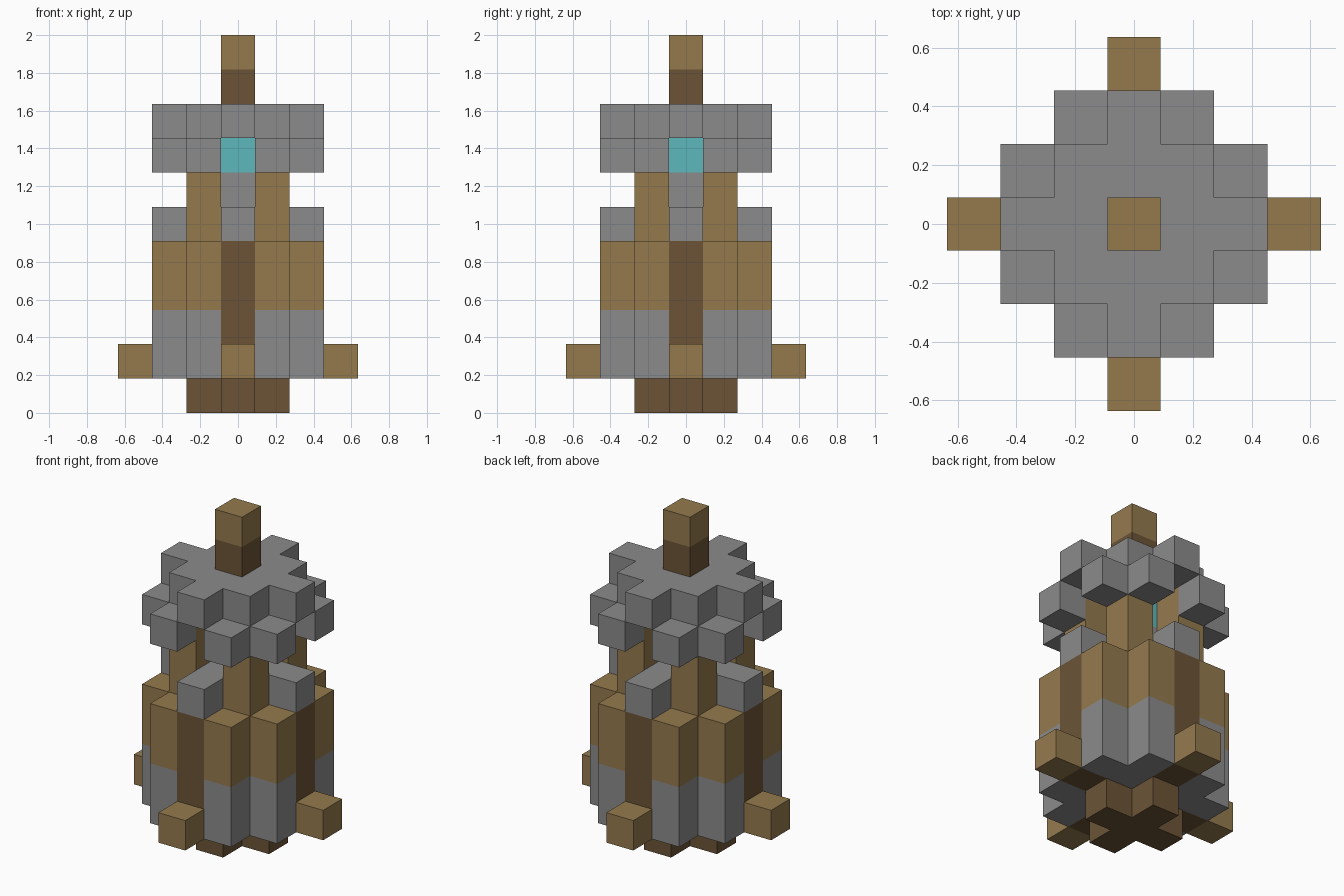
import bpy
import bmesh

U = 2 / 11  # edge of one building block

cube = bpy.data.objects.get("Cube")
if cube:
    bpy.data.objects.remove(cube, do_unlink=True)


def material(name, rgb):
    mat = bpy.data.materials.new(name)
    mat.use_nodes = True
    colour = (*rgb, 1)
    mat.diffuse_color = colour
    bsdf = mat.node_tree.nodes["Principled BSDF"]
    bsdf.inputs["Base Color"].default_value = colour
    bsdf.inputs["Roughness"].default_value = 0.9
    return mat


stone = material("stone grey", (0.26, 0.26, 0.26))
wood = material("light wood", (0.30, 0.195, 0.076))
bark = material("dark wood", (0.15, 0.088, 0.037))
crystal = material("cyan crystal", (0.11, 0.48, 0.51))


def blocks(name, cells, low, high, mat):
    """Extrude a plan of square cells from one layer to another, outer faces only."""
    cells = set(cells)
    bm = bmesh.new()

    def face(points):
        bm.faces.new([bm.verts.new((x * U, y * U, z * U)) for x, y, z in points])

    for i, j in cells:
        ring = [(i + a, j + b) for a, b in ((-.5, -.5), (.5, -.5), (.5, .5), (-.5, .5))]
        face([(x, y, high) for x, y in ring])
        face([(x, y, low) for x, y in reversed(ring)])
        for k, (di, dj) in enumerate(((0, -1), (1, 0), (0, 1), (-1, 0))):
            if (i + di, j + dj) in cells:
                continue
            a, b = ring[k], ring[(k + 1) % 4]
            for z in range(low, high):
                face([(*a, z), (*b, z), (*b, z + 1), (*a, z + 1)])
    bmesh.ops.remove_doubles(bm, verts=bm.verts, dist=U * 0.01)
    mesh = bpy.data.meshes.new(name)
    bm.to_mesh(mesh)
    bm.free()
    mesh.materials.append(mat)
    obj = bpy.data.objects.new(name, mesh)
    bpy.context.collection.objects.link(obj)


# Plans that repeat between layers
span = range(-2, 3)
centre = [(0, 0)]
corners = [(i, j) for i in (-1, 1) for j in (-1, 1)]
square = [(i, j) for i in (-1, 0, 1) for j in (-1, 0, 1)]
rim = [(i, j) for i in span for j in span if abs(i) + abs(j) == 3]


def arms(reach):
    return [(reach, 0), (-reach, 0), (0, reach), (0, -reach)]


def cross(reach):
    return centre + [c for r in range(1, reach + 1) for c in arms(r)]


# Base and body
blocks("foot", cross(1), 0, 1, bark)
blocks("lower_wall", square + rim, 1, 3, stone)
blocks("upper_wall", square + rim, 3, 5, wood)
blocks("wall_posts", arms(2), 1, 5, bark)
blocks("side_pegs", arms(3), 1, 2, wood)

# Open chamber with the crystal on its pedestal
blocks("chamber_floor", cross(2), 5, 6, stone)
blocks("pedestal", centre, 6, 7, stone)
blocks("crystal_core", centre, 7, 8, crystal)
blocks("chamber_pillars", corners, 5, 8, wood)

# Roof and finial
blocks("roof_eaves", rim, 7, 8, stone)
blocks("roof_cap", square + arms(2), 8, 9, stone)
blocks("finial_base", centre, 9, 10, bark)
blocks("finial_tip", centre, 10, 11, wood)
